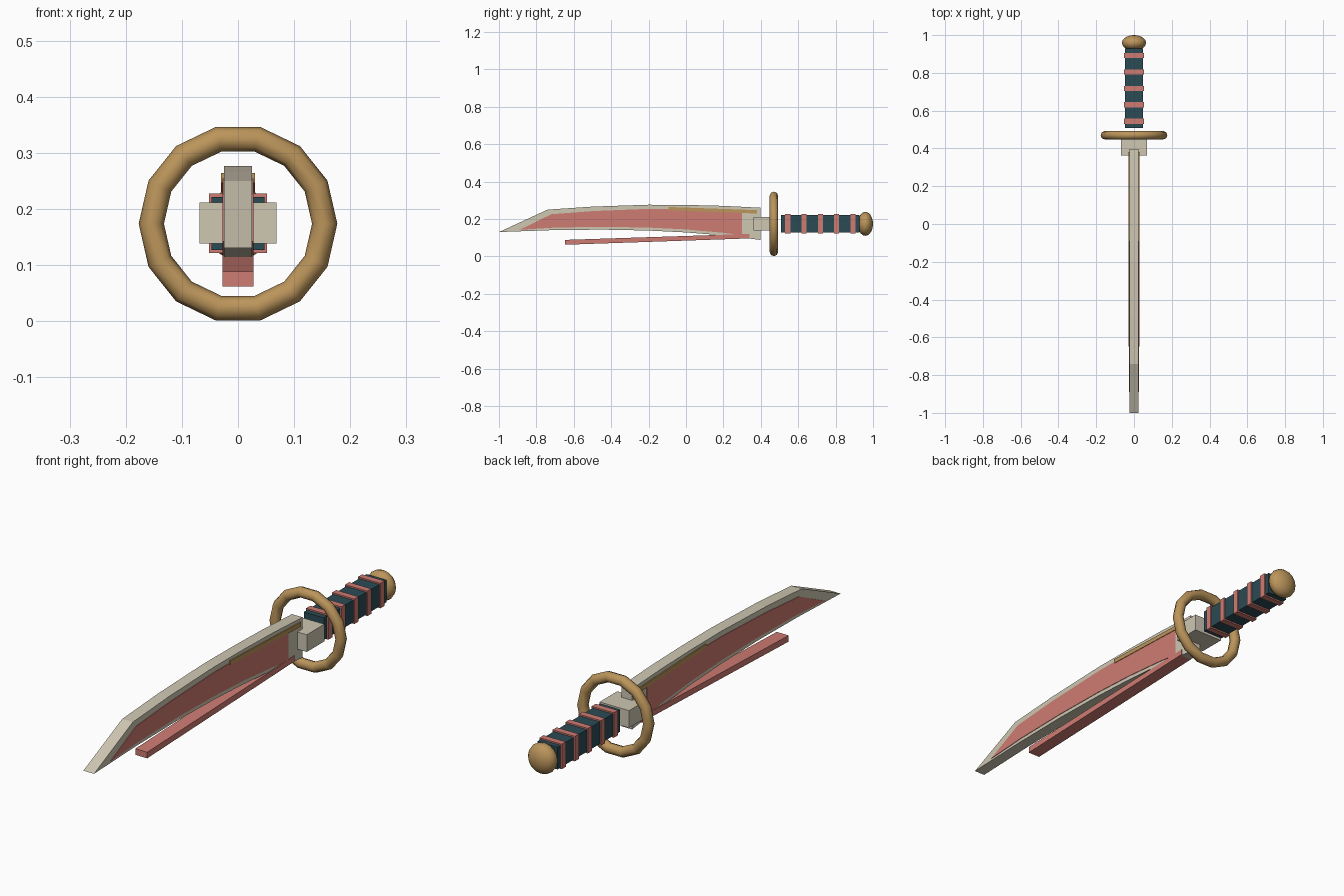
import bpy, bmesh, math
from mathutils import Matrix

if "Cube" in bpy.data.objects:
    bpy.data.objects.remove(bpy.data.objects["Cube"])


def material(name, rgb):
    m = bpy.data.materials.new(name)
    m.diffuse_color = (*rgb, 1)
    m.use_nodes = True
    m.node_tree.nodes["Principled BSDF"].inputs["Base Color"].default_value = m.diffuse_color
    return m


BONE = material("bone_steel", (0.62, 0.57, 0.45))
CORAL = material("coral", (0.62, 0.20, 0.17))
TEAL = material("dark_teal", (0.024, 0.07, 0.09))
BRASS = material("brass", (0.50, 0.30, 0.105))
CZ = 0.174  # height of the grip axis


def finish(bm, name, mat, smooth=False):
    bmesh.ops.recalc_face_normals(bm, faces=bm.faces)
    me = bpy.data.meshes.new(name)
    bm.to_mesh(me)
    bm.free()
    me.materials.append(mat)
    for p in me.polygons:
        p.use_smooth = smooth
    ob = bpy.data.objects.new(name, me)
    bpy.context.collection.objects.link(ob)
    return ob


def slab(name, mat, profile, half):
    """Extrude a (y, z) outline across x, symmetric about x = 0."""
    bm = bmesh.new()
    face = bm.faces.new([bm.verts.new((-half, y, z)) for y, z in profile])
    new = bmesh.ops.extrude_face_region(bm, geom=[face])["geom"]
    bmesh.ops.translate(bm, vec=(2 * half, 0, 0),
                        verts=[v for v in new if isinstance(v, bmesh.types.BMVert)])
    return finish(bm, name, mat)


def block(name, mat, y0, y1, z0, z1, half):
    return slab(name, mat, [(y0, z0), (y1, z0), (y1, z1), (y0, z1)], half)


# Curved blade with slanted tip
slab("blade", BONE, [
    (-1.0, 0.13), (-0.74, 0.25), (-0.5, 0.266), (-0.2, 0.276), (0.0, 0.275),
    (0.2, 0.27), (0.397, 0.26), (0.397, 0.088), (0.2, 0.112), (0.0, 0.128),
    (-0.2, 0.138), (-0.45, 0.143), (-0.72, 0.14)], 0.025)

# Coral inlay showing on both blade sides
slab("blade_inlay", CORAL, [
    (-0.89, 0.142), (-0.72, 0.225), (-0.5, 0.242), (-0.2, 0.254), (0.0, 0.253),
    (0.3, 0.244), (0.3, 0.112), (0.2, 0.126), (0.0, 0.144),
    (-0.2, 0.154), (-0.45, 0.158), (-0.7, 0.154)], 0.0275)

# Brass strip near the spine
slab("spine_strip", BRASS, [
    (-0.093, 0.246), (0.38, 0.229), (0.38, 0.247), (-0.093, 0.264)], 0.030)

# Slanted coral bar under the cutting edge
slab("lower_bar", CORAL, [
    (-0.648, 0.062), (0.34, 0.096), (0.34, 0.120), (-0.648, 0.088)], 0.028)

# Collar between blade and guard
block("collar", BONE, 0.362, 0.48, 0.138, 0.211, 0.069)

# Fourteen-sided ring guard
bpy.ops.mesh.primitive_torus_add(
    major_segments=14, minor_segments=8, major_radius=0.1545, minor_radius=0.0225,
    location=(0, 0.47, 0.1735), rotation=(math.pi / 2, 0, 0))
ring = bpy.context.object
ring.name = "ring_guard"
ring.data.materials.append(BRASS)
bpy.ops.object.shade_smooth()

# Square grip with wrap bands
block("grip", TEAL, 0.508, 0.928, CZ - 0.047, CZ + 0.047, 0.047)
for i in range(5):
    y = 0.544 + 0.0872 * i
    block(f"grip_band_{i + 1}", CORAL, y - 0.0135, y + 0.0135, CZ - 0.053, CZ + 0.053, 0.052)

# Flattened pommel
bm = bmesh.new()
bmesh.ops.create_uvsphere(
    bm, u_segments=16, v_segments=10, radius=1,
    matrix=Matrix.Translation((0, 0.959, CZ)) @ Matrix.Diagonal((0.064, 0.041, 0.064, 1))
    @ Matrix.Rotation(math.pi / 2, 4, 'X'))
finish(bm, "pommel", BRASS, True)
